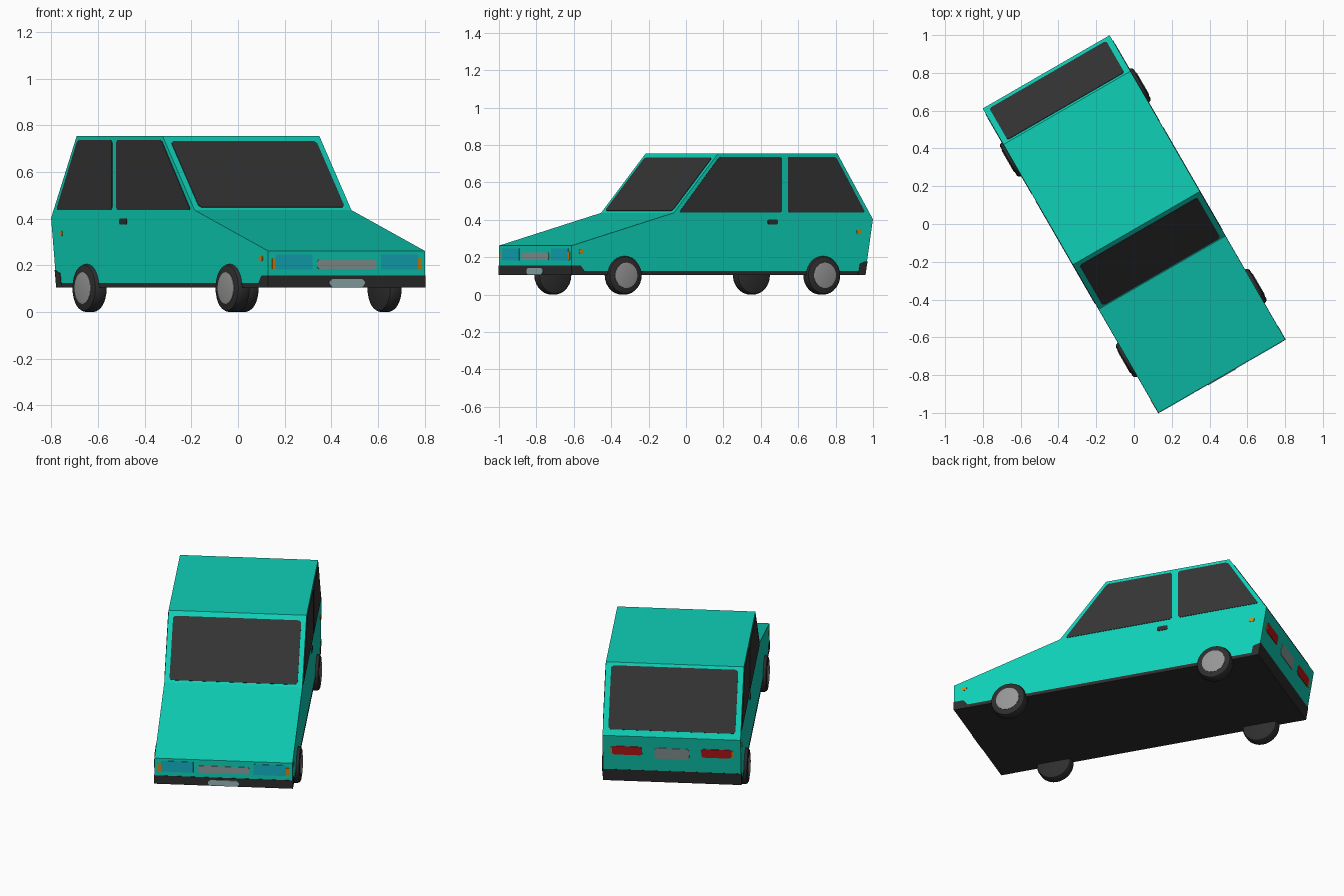
import bpy, bmesh, math
from mathutils import Matrix, Vector

if "Cube" in bpy.data.objects:
    bpy.data.objects.remove(bpy.data.objects["Cube"])

TURN = Matrix.Rotation(math.radians(30), 4, 'Z')   # the car stands turned on the ground
HALF = 0.388                                       # half body width


def material(name, rgb):
    m = bpy.data.materials.new(name)
    lin = [((c / 255 + 0.055) / 1.055) ** 2.4 if c > 10 else c / 255 / 12.92 for c in rgb]
    m.diffuse_color = (*lin, 1)
    m.use_nodes = True
    m.node_tree.nodes["Principled BSDF"].inputs["Base Color"].default_value = m.diffuse_color
    return m


PAINT = material("turquoise paint", (14, 208, 183))
GLASS = material("dark glass", (52, 52, 52))
BLACK = material("black trim", (46, 46, 46))
HUB = material("hub grey", (150, 150, 150))
LAMP = material("headlight blue", (20, 178, 196))
AMBER = material("amber", (215, 135, 15))
RED = material("tail red", (195, 22, 22))
GRILLE = material("grille grey", (140, 158, 158))
PLATE = material("plate grey", (150, 180, 182))


def finish(name, bm, mat):
    bmesh.ops.recalc_face_normals(bm, faces=bm.faces)
    bm.transform(TURN)
    me = bpy.data.meshes.new(name)
    bm.to_mesh(me)
    bm.free()
    me.materials.append(mat)
    ob = bpy.data.objects.new(name, me)
    bpy.context.collection.objects.link(ob)
    return ob


def prism(name, pts, push, mat):
    """Solid from a flat outline pushed along a vector."""
    bm = bmesh.new()
    face = bm.faces.new([bm.verts.new(p) for p in pts])
    ext = bmesh.ops.extrude_face_region(bm, geom=[face])
    verts = [g for g in ext['geom'] if isinstance(g, bmesh.types.BMVert)]
    bmesh.ops.translate(bm, vec=push, verts=verts)
    return finish(name, bm, mat)


def across(name, prof, half, mat):
    """Side profile (y, z) extruded over the full width."""
    return prism(name, [(-half, y, z) for y, z in prof], Vector((2 * half, 0, 0)), mat)


def clipped(pts, r=0.012):
    """Cut each corner of an outline."""
    out = []
    for i, p in enumerate(pts):
        p = Vector(p)
        for q in (pts[i - 1], pts[(i + 1) % len(pts)]):
            out.append(p + (Vector(q) - p).normalized() * r)
    return out


def plate(name, pts, normal, mat, r=0.0):
    """Thin plate just proud of the surface."""
    n = Vector(normal).normalized()
    pts = clipped(pts, r) if r else [Vector(p) for p in pts]
    prism(name, [p - n * 0.003 for p in pts], n * 0.006, mat)


def side_plates(name, prof, mat, r=0.0):
    for s, tag in ((-1, "left"), (1, "right")):
        plate(f"{tag}_{name}", [(s * HALF, y, z) for y, z in prof], (s, 0, 0), mat, r)


def box(a, b, c, d):
    return [(a, c), (b, c), (b, d), (a, d)]


# Body shell and black floor
across("body", [(-0.93, 0.12), (-0.93, 0.262), (-0.30, 0.437), (-0.025, 0.755),
                (0.71, 0.755), (0.93, 0.403), (0.884, 0.12)], HALF, PAINT)
across("floor_sill", [(-0.93, 0.105), (-0.93, 0.125), (0.885, 0.125), (0.882, 0.105)],
       HALF + 0.001, BLACK)

# Bumpers wrapping round the corners
across("front_bumper", [(-0.932, 0.105), (-0.932, 0.156), (-0.875, 0.156),
                        (-0.85, 0.125), (-0.85, 0.105)], HALF + 0.002, BLACK)
across("rear_bumper", [(0.883, 0.105), (0.896, 0.18), (0.85, 0.168),
                       (0.842, 0.125), (0.83, 0.105)], HALF + 0.002, BLACK)

# Side glass, door handles and side markers
side_plates("front_window", [(-0.268, 0.438), (0.368, 0.438), (0.368, 0.737), (-0.018, 0.737)], GLASS, 0.01)
side_plates("rear_side_window", [(0.405, 0.438), (0.882, 0.438), (0.70, 0.737), (0.405, 0.737)], GLASS, 0.01)
side_plates("door_handle", box(0.28, 0.342, 0.375, 0.402), BLACK, 0.006)
side_plates("front_marker", box(-0.885, -0.855, 0.22, 0.241), AMBER, 0.005)
side_plates("rear_marker", box(0.83, 0.858, 0.326, 0.348), AMBER, 0.005)


# Windscreen and rear window on the sloping faces
def slope_window(name, lo, hi, t0, t1, half):
    a, b = Vector((0, *lo)), Vector((0, *hi))
    p, q = a.lerp(b, t0), a.lerp(b, t1)
    dx = Vector((half, 0, 0))
    d = b - a
    n = Vector((0, -d.z, abs(d.y))) if d.y > 0 else Vector((0, d.z, abs(d.y)))
    plate(name, [p - dx, p + dx, q + dx, q - dx], n, GLASS, 0.012)


slope_window("windscreen", (-0.30, 0.437), (-0.025, 0.755), 0.035, 0.925, 0.36)
slope_window("rear_window", (0.93, 0.403), (0.71, 0.755), 0.085, 0.955, 0.357)


# Nose: grille, number plate, headlights, indicators
def nose_plate(name, x0, x1, z0, z1, mat, r=0.0):
    plate(name, [(x, -0.93, z) for x, z in box(x0, x1, z0, z1)], (0, -1, 0), mat, r)


def tail_plate(name, x0, x1, z0, z1, mat, r=0.0):
    pts = [(x, 0.884 + 0.046 * (z - 0.12) / 0.283, z) for x, z in box(x0, x1, z0, z1)]
    plate(name, pts, (0, 0.283, -0.046), mat, r)


nose_plate("grille", -0.147, 0.147, 0.184, 0.226, GRILLE, 0.01)
plate("front_number_plate", [(x, -0.933, z) for x, z in box(-0.087, 0.087, 0.108, 0.142)],
      (0, -1, 0), PLATE, 0.012)
tail_plate("rear_number_plate", -0.098, 0.098, 0.262, 0.332, GRILLE, 0.012)
for s, tag in ((-1, "left"), (1, "right")):
    nose_plate(tag + "_headlight", s * 0.17, s * 0.352, 0.182, 0.247, LAMP)
    nose_plate(tag + "_indicator", s * 0.352, s * 0.368, 0.185, 0.23, AMBER)
    tail_plate(tag + "_tail_light", s * 0.166, s * 0.335, 0.28, 0.335, RED, 0.01)
    tail_plate(tag + "_tail_indicator", s * 0.335, s * 0.345, 0.285, 0.33, AMBER)


# Wheels: lathed tyre and hub
def lathe(name, rings, s, y, mat, n=28):
    bm = bmesh.new()
    loops = [[bm.verts.new((s * x, y + r * math.cos(2 * math.pi * i / n),
                            0.103 + r * math.sin(2 * math.pi * i / n))) for i in range(n)]
             for r, x in rings]
    for a, b in zip(loops, loops[1:]):
        for i in range(n):
            j = (i + 1) % n
            bm.faces.new((a[i], a[j], b[j], b[i]))
    bm.faces.new(loops[0])
    bm.faces.new(loops[-1])
    ob = finish(name, bm, mat)
    bpy.context.view_layer.objects.active = ob
    ob.select_set(True)
    bpy.ops.object.shade_smooth_by_angle(angle=math.radians(35))
    ob.select_set(False)


TYRE = [(0.088, 0.343), (0.098, 0.348), (0.103, 0.358), (0.103, 0.392), (0.098, 0.404), (0.088, 0.409)]
CAP = [(0.068, 0.40), (0.068, 0.411), (0.06, 0.413)]
for s, side in ((-1, "left"), (1, "right")):
    for y, end in ((-0.605, "front"), (0.621, "rear")):
        lathe(f"{end}_{side}_tyre", TYRE, s, y, BLACK)
        lathe(f"{end}_{side}_hub", CAP, s, y, HUB)
